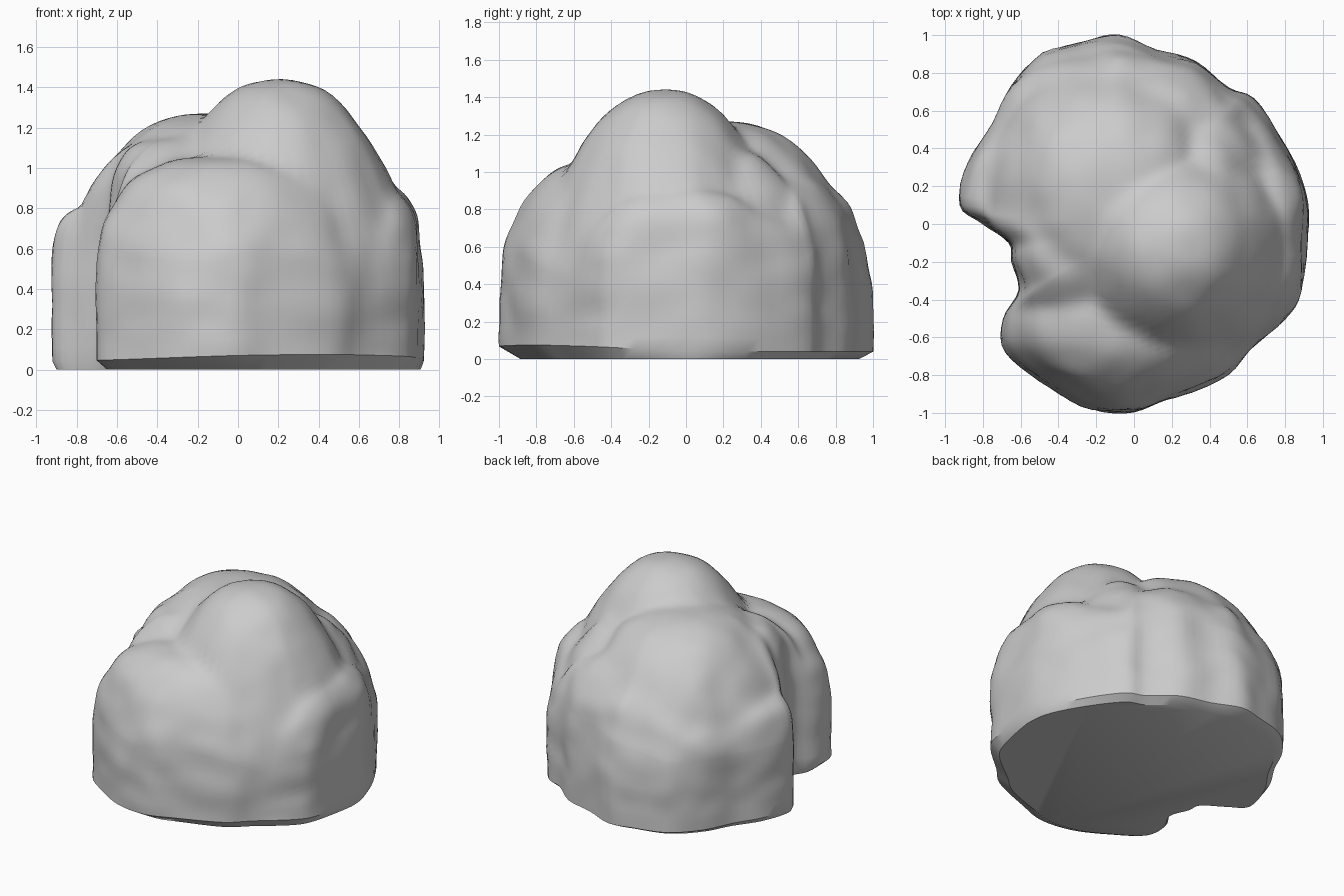
import bpy
import bmesh
import math
from mathutils import Vector, noise

if "Cube" in bpy.data.objects:
    bpy.data.objects.remove(bpy.data.objects["Cube"])

# Footprint of the boulder, counter-clockwise from its left side
OUTLINE = [(.92, 0), (.90, .2), (.78, .45), (.63, .66), (.5, .72), (.33, .86),
           (.12, .92), (-.08, 1), (-.25, .97), (-.48, .9), (-.65, .73),
           (-.75, .53), (-.87, .33), (-.92, .1), (-.8, 0), (-.66, -.1),
           (-.65, -.2), (-.61, -.35), (-.69, -.5), (-.68, -.68), (-.5, -.83),
           (-.28, -.96), (-.05, -1), (.15, -.94), (.45, -.82), (.6, -.68),
           (.8, -.5), (.88, -.35)]
STEPS = 4      # outline subdivisions
RINGS = 44     # rings from foot to summit
WALL = .25     # share of the rings on the steep wall


def smooth_outline(points):
    """Catmull-Rom curve through the footprint."""
    pts = [Vector(p) for p in points]
    n, out = len(pts), []
    for i in range(n):
        a, b, c, d = (pts[(i + k) % n] for k in (-1, 0, 1, 2))
        for j in range(STEPS):
            t = j / STEPS
            out.append(.5 * (2 * b + (c - a) * t + (2 * a - 5 * b + 4 * c - d) * t * t
                             + (3 * b - a - 3 * c + d) * t ** 3))
    return out


def dome(x, y, cx, cy, top, rx, ry, drop, power):
    """Rounded mound falling by drop at its radii."""
    d = math.hypot((x - cx) / rx, (y - cy) / ry)
    return top - drop * d ** power


def crown(x, y):
    """Height of the merged lobes."""
    gully = .2 * math.exp(-((x - .62) ** 2 + (y + .62) ** 2) / .03)
    lobes = (
        .84 - gully,                                      # low shoulder
        dome(x, y, .21, -.12, 1.44, .47, .46, .33, 2.4),  # summit
        dome(x, y, -.13, .2, 1.27, .54, .6, .28, 2.8),    # rear lobe
        dome(x, y, -.32, -.12, 1.15, .36, .3, .12, 3),    # right ledge
        dome(x, y, -.08, -.55, 1.06, .5, .38, .15, 3),    # front lobe
        dome(x, y, .35, .3, 1.12, .28, .28, .2, 2),       # rear saddle
        dome(x, y, .7, -.05, .93, .3, .4, .1, 3),         # left lobe
        dome(x, y, .05, .68, 1.06, .5, .35, .15, 3),      # back lobe
    )
    k = 45
    return math.log(sum(math.exp(k * max(h, 0)) for h in lobes)) / k


def weathered(p):
    """Shallow chips and swells on the rock face."""
    amount = .014 * noise.noise(p * 2.6) + .014 * noise.noise(p * 6)
    fade = min(1, p.z * 4) * amount
    return p + Vector((p.x, p.y, .6)) * fade


def shell_point(p, t):
    """Point on the boulder above rim point p; t runs from foot to summit."""
    square = 5 + 4 * p.x ** 2 - max(0, p.y)
    if t < WALL:
        rise = .08 + t / WALL * .55
        s = (1 - rise ** square) ** (1 / square)
    else:
        s = (1 - .63 ** square) ** (1 / square)
        s *= math.sin((1 - t) / (1 - WALL) * math.pi / 2) ** .8
        rise = (1 - s ** square) ** (1 / square)
    # Inner rings grow rounder, so the side cleft dies out upward
    q = p * s * (1 + (.9 / p.length - 1) * (1 - s))
    return weathered(Vector((q.x, q.y, crown(q.x, q.y) * rise)))


def build_boulder():
    bm = bmesh.new()
    rim = smooth_outline(OUTLINE)
    n = len(rim)
    # Undercut foot, deeper at the front
    foot, lip = [], []
    for p in rim:
        front = max(0, -p.y)
        inset = .985 - .06 * abs(p.y) - .04 * front
        foot.append(bm.verts.new((p.x * inset, p.y * inset, 0)))
        lip.append(bm.verts.new((p.x, p.y, .04 + .03 * front * (1 + p.x))))
    rows = [foot, lip]
    # Steep walls turning over into the crown
    for i in range(1, RINGS):
        rows.append([bm.verts.new(shell_point(p, i / RINGS)) for p in rim])
    for low, high in zip(rows, rows[1:]):
        for i in range(n):
            j = (i + 1) % n
            bm.faces.new((low[i], low[j], high[j], high[i]))
    # Close the summit and the flat underside
    peak = bm.verts.new(weathered(Vector((0, 0, crown(0, 0)))))
    for i in range(n):
        bm.faces.new((rows[-1][i], rows[-1][(i + 1) % n], peak))
    bm.faces.new(list(reversed(foot)))
    bmesh.ops.recalc_face_normals(bm, faces=bm.faces)
    mesh = bpy.data.meshes.new("boulder")
    bm.to_mesh(mesh)
    bm.free()
    return bpy.data.objects.new("boulder", mesh)


# Stone colour
stone = bpy.data.materials.new("grey_stone")
stone.use_nodes = True
grey = (.6, .6, .6, 1)
stone.diffuse_color = grey
stone.node_tree.nodes["Principled BSDF"].inputs["Base Color"].default_value = grey

boulder = build_boulder()
bpy.context.collection.objects.link(boulder)
boulder.data.materials.append(stone)
bpy.context.view_layer.objects.active = boulder
boulder.select_set(True)
bpy.ops.object.shade_smooth_by_angle(angle=math.radians(35))
